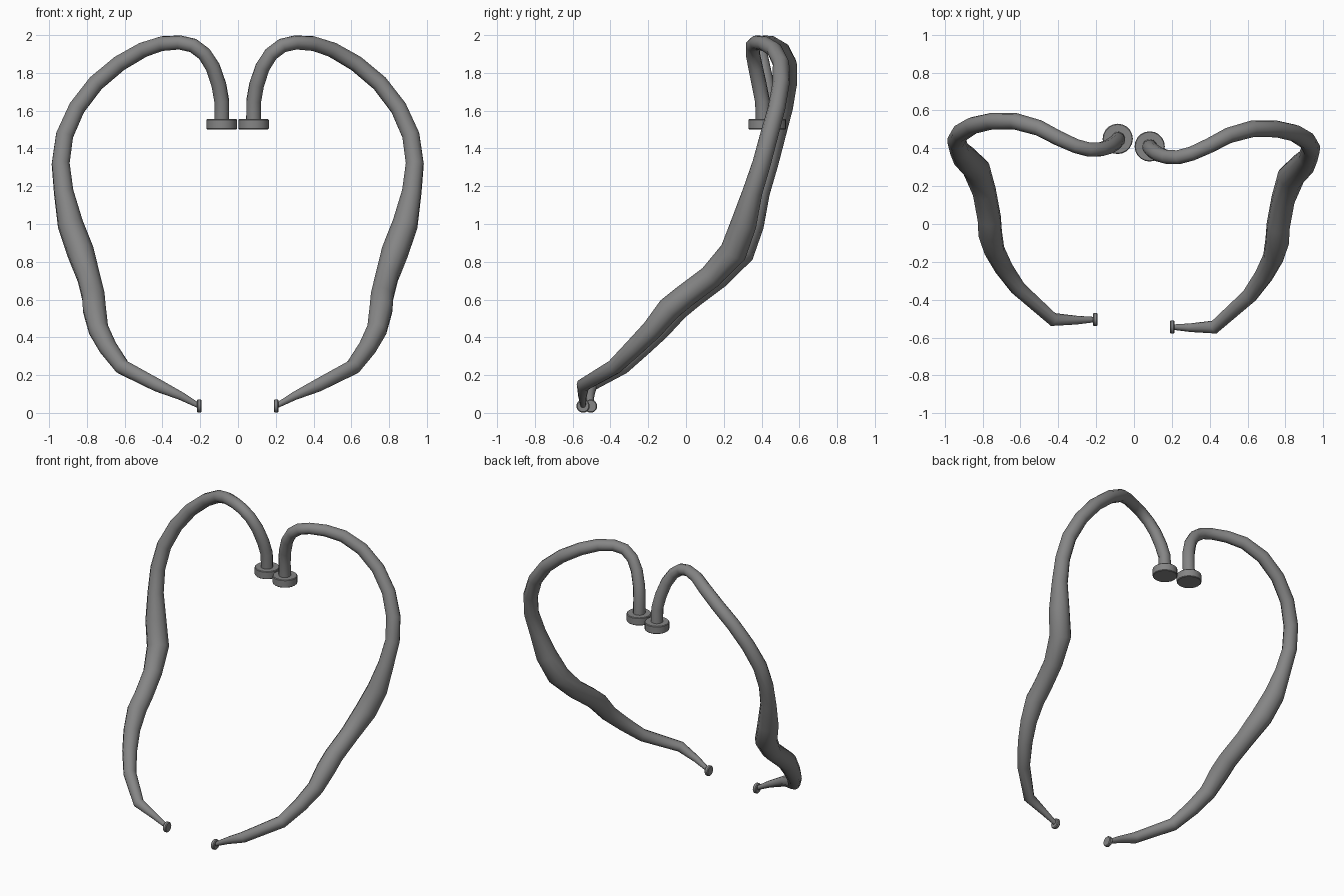
import bpy, bmesh, math
from mathutils import Matrix, Vector

if "Cube" in bpy.data.objects:
    bpy.data.objects.remove(bpy.data.objects["Cube"])

# Path of the right tube: x, y, z, radius
PATH = [
    (.205, -.545, .038, .014), (.30, -.548, .09, .023), (.425, -.545, .147, .036),
    (.61, -.38, .243, .042), (.685, -.275, .345, .049), (.735, -.18, .44, .055),
    (.757, -.09, .55, .064), (.762, -.01, .615, .063), (.788, .13, .72, .063),
    (.83, .25, .85, .073),
    (.885, .305, 1.0, .069), (.92, .352, 1.17, .053), (.936, .40, 1.32, .049),
    (.915, .44, 1.47, .048), (.85, .48, 1.615, .046), (.75, .503, 1.745, .045),
    (.625, .503, 1.85, .044), (.50, .468, 1.922, .042), (.40, .415, 1.955, .040),
    (.305, .372, 1.961, .038), (.235, .353, 1.945, .038), (.175, .354, 1.90, .038),
    (.13, .368, 1.83, .039), (.098, .388, 1.735, .04), (.083, .405, 1.65, .04),
    (.083, .41, 1.51, .04)]
Y_SHIFT = .04   # the left tube sits slightly further back

GREY = bpy.data.materials.new("dark_grey")
GREY.diffuse_color = (.235, .235, .235, 1)
GREY.use_nodes = True
GREY.node_tree.nodes["Principled BSDF"].inputs["Base Color"].default_value = GREY.diffuse_color


def place(p, side):
    return Vector((p[0] * side - .003 * (side < 0), p[1] + Y_SHIFT * (side < 0), p[2]))


def finish(ob, angle):
    ob.data.materials.append(GREY)
    bpy.ops.object.select_all(action='DESELECT')
    bpy.context.view_layer.objects.active = ob
    ob.select_set(True)
    if ob.type == 'CURVE':
        bpy.ops.object.convert(target='MESH')
    bpy.ops.object.shade_smooth_by_angle(angle=math.radians(angle))


def tube(name, side):
    cu = bpy.data.curves.new(name, 'CURVE')
    cu.dimensions = '3D'
    cu.bevel_depth = 1
    cu.bevel_resolution = 3
    cu.use_fill_caps = True
    sp = cu.splines.new('POLY')
    sp.points.add(len(PATH) - 1)
    for pt, p in zip(sp.points, PATH):
        pt.co = (*place(p, side), 1)
        pt.radius = p[3]
    ob = bpy.data.objects.new(name, cu)
    bpy.context.collection.objects.link(ob)
    finish(ob, 60)


def disc(name, centre, radius, depth, bevel, rot=Matrix()):
    bm = bmesh.new()
    bmesh.ops.create_cone(bm, cap_ends=True, segments=20, radius1=radius,
                          radius2=radius, depth=depth)
    rims = [e for e in bm.edges if abs(e.verts[0].co.z - e.verts[1].co.z) < 1e-5]
    bmesh.ops.bevel(bm, geom=rims, offset=bevel, segments=1, affect='EDGES')
    bmesh.ops.transform(bm, matrix=Matrix.Translation(centre) @ rot, verts=bm.verts)
    me = bpy.data.meshes.new(name)
    bm.to_mesh(me)
    bm.free()
    ob = bpy.data.objects.new(name, me)
    bpy.context.collection.objects.link(ob)
    finish(ob, 35)


for label, side in (("right", 1), ("left", -1)):
    tube(label + "_tube", side)
    # Upper round cap
    disc(label + "_upper_cap", place((.083, .41, 1.528), side), .08, .055, .004)
    # Small end plate facing sideways
    disc(label + "_end_plate", place((.202, -.545, .036), side), .035, .025, .005,
         Matrix.Rotation(math.pi / 2, 4, 'Y'))
